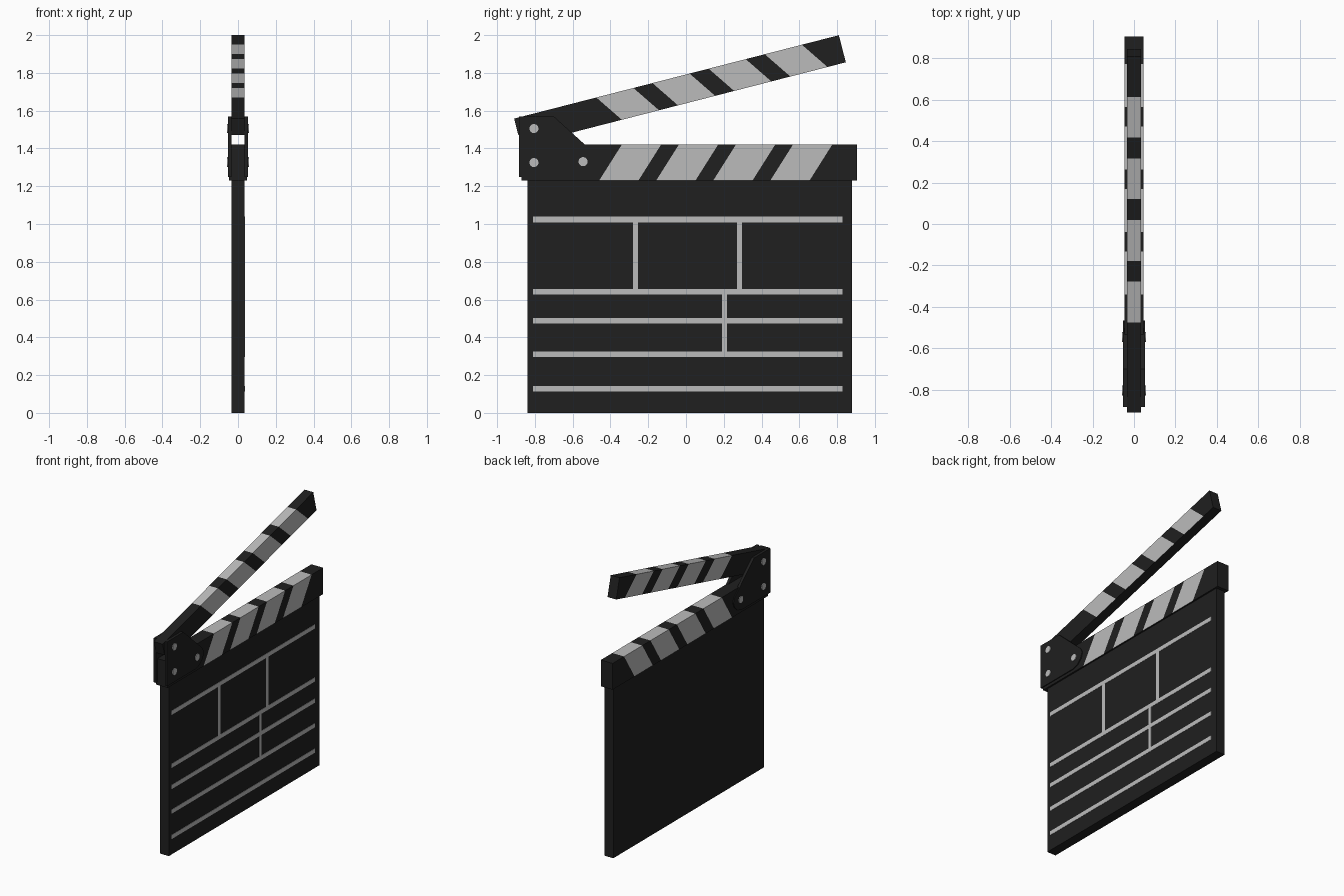
import bpy, bmesh, math
from mathutils import Vector, Matrix

if "Cube" in bpy.data.objects:
    bpy.data.objects.remove(bpy.data.objects["Cube"])

def material(name, v):
    m = bpy.data.materials.new(name)
    m.diffuse_color = (v, v, v, 1)
    m.use_nodes = True
    m.node_tree.nodes["Principled BSDF"].inputs["Base Color"].default_value = m.diffuse_color
    return m

BLACK = material("black", 0.014)
WHITE = material("white", 0.5)

def finish(name, bm, mats):
    me = bpy.data.meshes.new(name)
    bmesh.ops.recalc_face_normals(bm, faces=bm.faces[:])
    bm.to_mesh(me)
    bm.free()
    for m in mats:
        me.materials.append(m)
    ob = bpy.data.objects.new(name, me)
    bpy.context.collection.objects.link(ob)
    return ob

def prism_bm(pts, x0, x1):
    """Extrude a (y, z) outline along x."""
    bm = bmesh.new()
    face = bm.faces.new([bm.verts.new((x0, y, z)) for y, z in pts])
    ext = bmesh.ops.extrude_face_region(bm, geom=[face])
    moved = [v for v in ext["geom"] if isinstance(v, bmesh.types.BMVert)]
    bmesh.ops.translate(bm, verts=moved, vec=(x1 - x0, 0, 0))
    bmesh.ops.recalc_face_normals(bm, faces=bm.faces[:])
    return bm

def rect(y0, y1, z0, z1):
    return [(y0, z0), (y1, z0), (y1, z1), (y0, z1)]

def prism(name, pts, x0, x1, mat):
    return finish(name, prism_bm(pts, x0, x1), [mat])

def striped_bar(name, pts, half, cuts, up):
    """Bar with slanted painted bands; cuts are (bottom, top) points in pairs."""
    bm = prism_bm(pts, -half, half)
    planes = []
    for a, b in cuts:
        a, b = Vector((0, *a)), Vector((0, *b))
        d = b - a
        n = Vector((0, d.z, -d.y)).normalized()
        planes.append((a, n))
        bmesh.ops.bisect_plane(bm, geom=bm.verts[:] + bm.edges[:] + bm.faces[:],
                               dist=1e-5, plane_co=a, plane_no=n)
    bm.normal_update()
    for f in bm.faces:
        c = f.calc_center_median()
        passed = sum((c - a).dot(n) > 0 for a, n in planes)
        if passed % 2 and f.normal.dot(up) > -0.5:
            f.material_index = 1
    return finish(name, bm, [BLACK, WHITE])

# slate board
prism("board", rect(-0.84, 0.88, 0, 1.23), -0.035, 0.035, BLACK)

# writing lines on the face
lines = [rect(-0.81, 0.828, z - 0.015, z + 0.015) for z in (1.024, 0.641, 0.488, 0.31, 0.127)]
lines += [rect(y - 0.014, y + 0.014, z0, z1)
          for y, z0, z1 in ((-0.267, 0.656, 1.009), (0.283, 0.656, 1.009),
                            (0.204, 0.503, 0.626), (0.204, 0.325, 0.473))]
for i, p in enumerate(lines):
    prism(f"slate_line_{i + 1}", p, 0.034, 0.037, WHITE)

# fixed lower clap bar
cuts = []
for k in range(4):
    for y in (-0.46 + 0.302 * k, -0.252 + 0.302 * k):
        cuts.append(((y, 1.23), (y + 0.12, 1.42)))
striped_bar("lower_clap_bar", rect(-0.87, 0.905, 1.23, 1.42), 0.047, cuts, Vector((0, 0, 1)))

# raised upper clap bar, hinge end trimmed level
ang = math.radians(14.4)
u = Vector((math.cos(ang), math.sin(ang)))
n = Vector((-u.y, u.x))
origin = Vector((-0.91, 1.558))
L, W = 1.775, 0.148

def on_bar(s, t):
    return tuple(origin + u * s - n * t)

cut_t = 0.088 / u.x
end = on_bar(0, cut_t)
low = on_bar((W * u.x - (1.558 - end[1])) / u.y, W)
outline = [on_bar(0, 0), end, low, on_bar(L, W), on_bar(L, 0)]
cuts = []
for k in range(4):
    for s in (0.449 + 0.307 * k, 0.652 + 0.307 * k):
        cuts.append((on_bar(s + 0.102, W), on_bar(s, 0)))
striped_bar("upper_clap_bar", outline, 0.035, cuts, Vector((0, n.x, n.y)))

# hinge plates and rivets on both sides
plate = [(-0.885, 1.25), (-0.56, 1.25), (-0.515, 1.263), (-0.48, 1.295), (-0.465, 1.335),
         (-0.48, 1.37), (-0.535, 1.42), (-0.70, 1.57), (-0.885, 1.57)]
for side, sx in (("right", 1), ("left", -1)):
    prism(f"hinge_plate_{side}", plate, sx * 0.035, sx * 0.054, BLACK)
    for i, (y, z) in enumerate(((-0.805, 1.505), (-0.805, 1.325), (-0.545, 1.33))):
        bm = bmesh.new()
        bmesh.ops.create_cone(bm, cap_ends=True, segments=24, radius1=0.024, radius2=0.024,
                              depth=0.012,
                              matrix=Matrix.Translation((sx * 0.053, y, z))
                              @ Matrix.Rotation(math.pi / 2, 4, 'Y'))
        finish(f"rivet_{side}_{i + 1}", bm, [WHITE])
